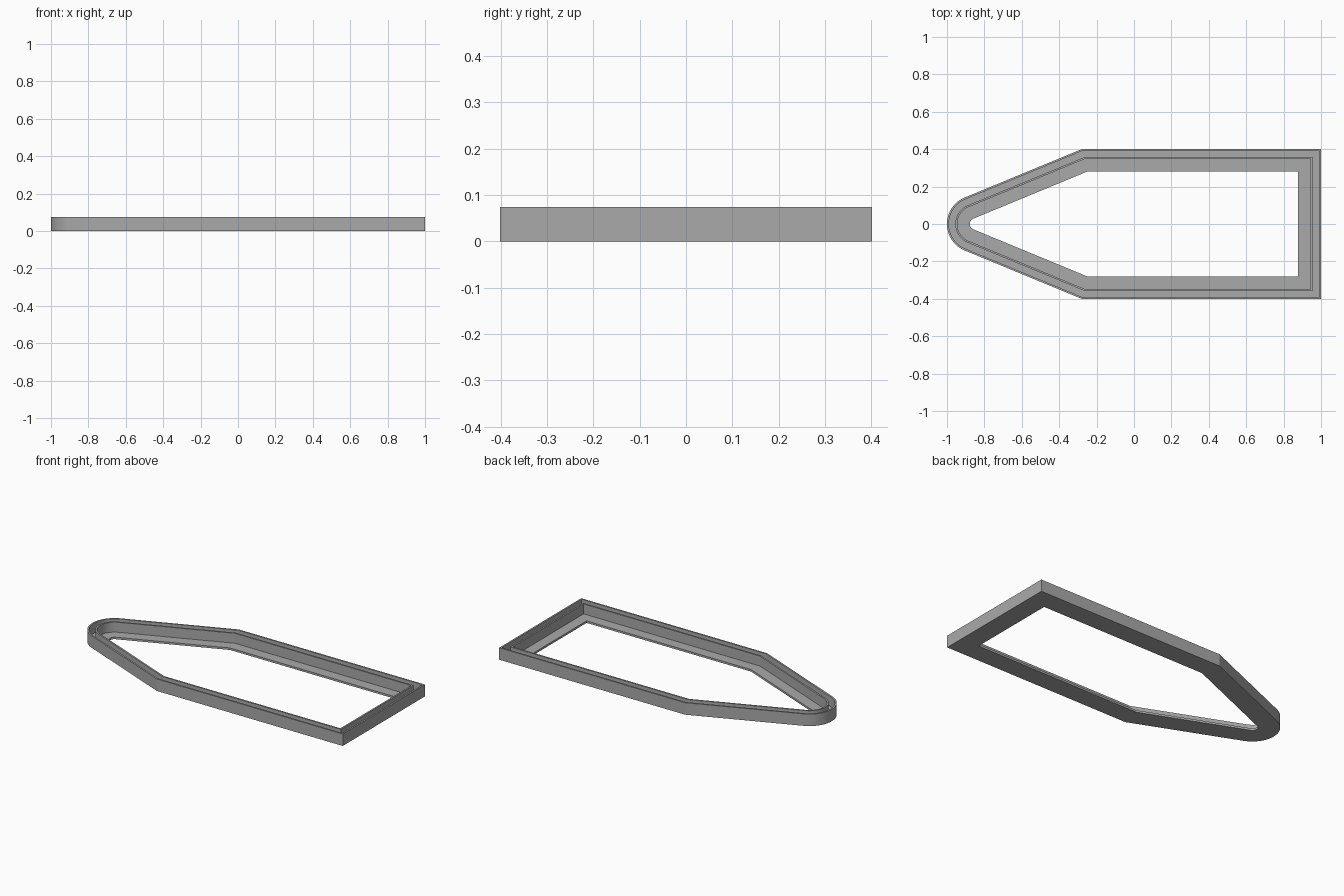
import bpy
import bmesh
import math

if "Cube" in bpy.data.objects:
    bpy.data.objects.remove(bpy.data.objects["Cube"])

HALF_W, STERN_X, SHOULDER_X = 0.402, 1.0, -0.275
NOSE_X, NOSE_R, SLOPE = -0.847, 0.153, math.radians(22.5)
HEIGHT, BASE = 0.074, 0.0125
ARC_STEPS = 32


def outline(d):
    """Plan outline moved inward by d, counter-clockwise from the stern."""
    w, sx = HALF_W - d, SHOULDER_X + d * math.tan(SLOPE / 2)
    pts = [(STERN_X - d, -w), (STERN_X - d, w), (sx, w)]
    start, sweep = math.pi / 2 + SLOPE, math.pi - 2 * SLOPE
    for i in range(ARC_STEPS + 1):
        a = start + sweep * i / ARC_STEPS
        pts.append((NOSE_X + (NOSE_R - d) * math.cos(a), (NOSE_R - d) * math.sin(a)))
    return pts + [(sx, -w)]


# Cross-section as (inset, height): outer lip, groove, inner lip, inner flange
section = [(0, 0), (0, HEIGHT), (0.01, HEIGHT), (0.01, BASE),
           (0.045, BASE), (0.045, HEIGHT), (0.055, HEIGHT), (0.055, BASE),
           (0.122, BASE), (0.122, 0)]

# Sweep the section around the outline
bm = bmesh.new()
rings = [[bm.verts.new((x, y, z)) for x, y in outline(d)] for d, z in section]
n = len(rings[0])
for k, ring in enumerate(rings):
    nxt = rings[(k + 1) % len(rings)]
    for i in range(n):
        j = (i + 1) % n
        bm.faces.new((ring[i], ring[j], nxt[j], nxt[i]))
bmesh.ops.recalc_face_normals(bm, faces=bm.faces)

mesh = bpy.data.meshes.new("grooved_frame")
bm.to_mesh(mesh)
bm.free()

grey = bpy.data.materials.new("mid grey")
grey.diffuse_color = (0.4, 0.4, 0.4, 1)
grey.use_nodes = True
grey.node_tree.nodes["Principled BSDF"].inputs["Base Color"].default_value = grey.diffuse_color
mesh.materials.append(grey)

frame = bpy.data.objects.new("grooved_frame", mesh)
bpy.context.collection.objects.link(frame)

# Smooth nose, crisp corners
bpy.context.view_layer.objects.active = frame
frame.select_set(True)
bpy.ops.object.shade_smooth_by_angle(angle=math.radians(15))
